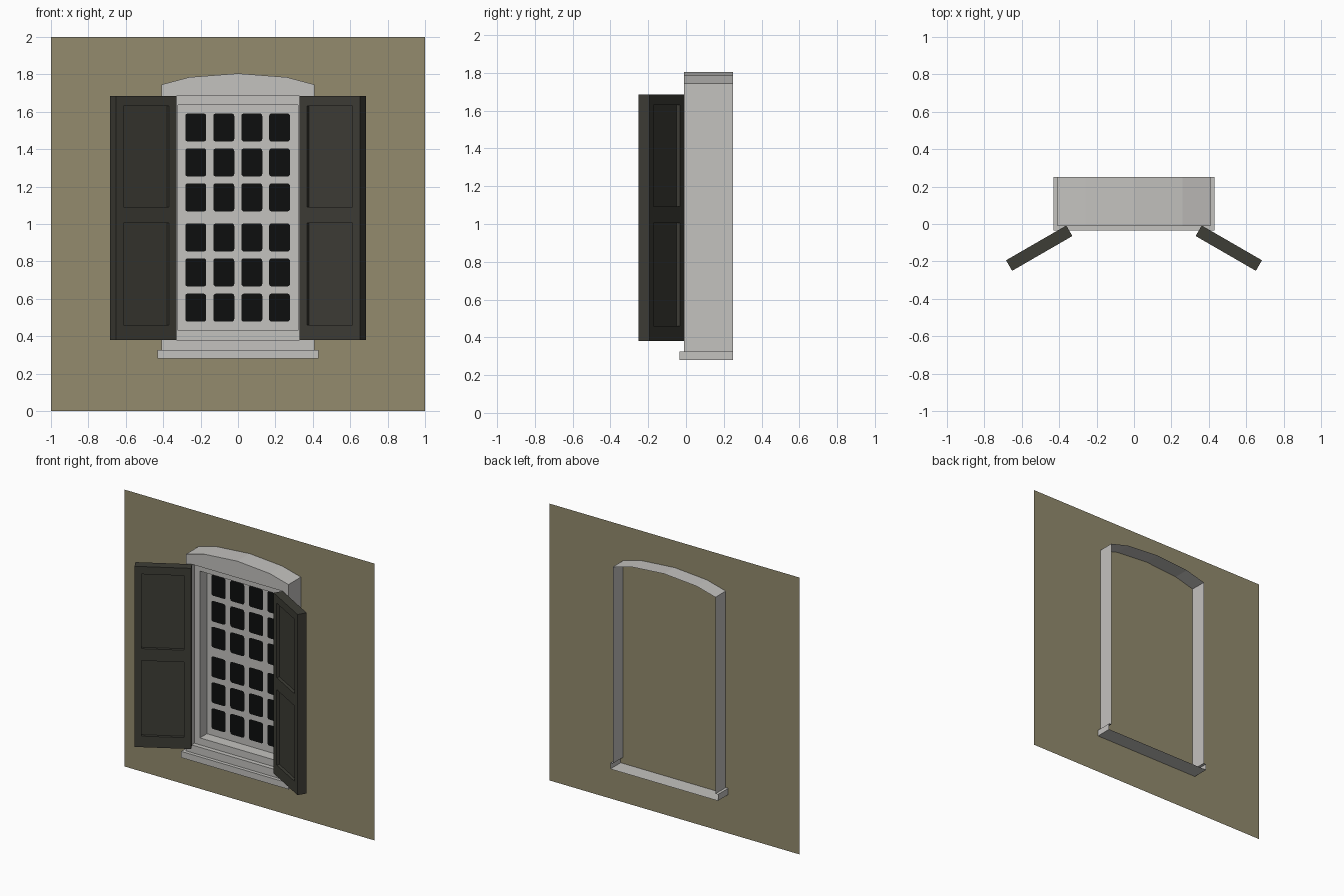
import bpy, bmesh, math
from mathutils import Vector

if "Cube" in bpy.data.objects:
    bpy.data.objects.remove(bpy.data.objects["Cube"])


def material(name, rgb):
    m = bpy.data.materials.new(name)
    m.diffuse_color = (*rgb, 1)
    m.use_nodes = True
    m.node_tree.nodes["Principled BSDF"].inputs["Base Color"].default_value = m.diffuse_color
    return m


STONE = material("pale_stone", (0.55, 0.54, 0.52))
WALL = material("olive_plaster", (0.295, 0.26, 0.155))
SHUTTER = material("dark_shutter", (0.048, 0.047, 0.037))
GLASS = material("black_glass", (0.004, 0.0045, 0.0045))


def face(bm, pts):
    return bm.faces.new([bm.verts.new(p) for p in pts])


def finish(bm, name, mat, recalc=True):
    bmesh.ops.remove_doubles(bm, verts=bm.verts, dist=1e-5)
    if recalc:
        bmesh.ops.recalc_face_normals(bm, faces=bm.faces)
    me = bpy.data.meshes.new(name)
    bm.to_mesh(me)
    bm.free()
    me.materials.append(mat)
    ob = bpy.data.objects.new(name, me)
    bpy.context.collection.objects.link(ob)
    return ob


def rect(hw, z0, z1, y):
    return [(-hw, y, z0), (hw, y, z0), (hw, y, z1), (-hw, y, z1)]


def bridge(bm, a, b):
    for i in range(len(a)):
        j = (i + 1) % len(a)
        face(bm, [a[i], a[j], b[j], b[i]])


# wall plane passing through the middle of the surround
bm = bmesh.new()
WY = 0.132
face(bm, rect(1, 0, 2, WY))
finish(bm, "wall", WALL, False)

# window surround: open-backed shell with arched top, sill and stepped recess
FRONT, BACK, SILL = -0.01, 0.25, -0.035
HW, SW, ZB, ZS, ZE = 0.41, 0.43, 0.28, 0.325, 1.745
OW, OB, OT = 0.365, 0.38, 1.685
bm = bmesh.new()
arch = [(HW, ZE), (0.26, 1.785), (0, 1.805), (-0.26, 1.785), (-HW, ZE)]
outline = [(-HW, ZS), (-SW, ZS), (-SW, ZB), (SW, ZB), (SW, ZS), (HW, ZS)] + arch
# outer skin: body sides and arch, then the deeper sill
body = [(HW, ZS)] + arch + [(-HW, ZS)]
for (x0, z0), (x1, z1) in zip(body, body[1:]):
    face(bm, [(x0, FRONT, z0), (x0, BACK, z0), (x1, BACK, z1), (x1, FRONT, z1)])
sill = [(-SW, ZS), (-SW, ZB), (SW, ZB), (SW, ZS)]
for (x0, z0), (x1, z1) in zip(sill, sill[1:]):
    face(bm, [(x0, SILL, z0), (x0, BACK, z0), (x1, BACK, z1), (x1, SILL, z1)])
face(bm, rect(SW, ZB, ZS, SILL))
face(bm, [(-SW, SILL, ZS), (SW, SILL, ZS), (SW, FRONT, ZS), (HW, FRONT, ZS),
          (-HW, FRONT, ZS), (-SW, FRONT, ZS)])
for s in (-1, 1):
    face(bm, [(s * HW, FRONT, ZS), (s * SW, FRONT, ZS), (s * SW, BACK, ZS), (s * HW, BACK, ZS)])
# front face around the opening
face(bm, [(-HW, FRONT, ZS), (HW, FRONT, ZS), (OW, FRONT, OB), (-OW, FRONT, OB)])
for s in (-1, 1):
    face(bm, [(s * HW, FRONT, ZS), (s * HW, FRONT, ZE), (s * OW, FRONT, OT), (s * OW, FRONT, OB)])
face(bm, [(x, FRONT, z) for x, z in arch] + [(-OW, FRONT, OT), (OW, FRONT, OT)])
# stepped recess down to the window plane
GY = 0.102
steps = [rect(OW, OB, OT, FRONT), rect(OW, OB, OT, 0.022),
         rect(0.32, 0.43, 1.635, 0.022), rect(0.32, 0.43, 1.635, GY)]
for a, b in zip(steps, steps[1:]):
    bridge(bm, a, b)
face(bm, steps[-1])
finish(bm, "window_surround", STONE)

# glass panes: rounded flat plates on the window plane
bm = bmesh.new()
PW, PH, R = 0.056, 0.075, 0.014
for cx in (-0.226, -0.076, 0.074, 0.222):
    for cz in (1.516, 1.329, 1.142, 0.928, 0.741, 0.553):
        pts = []
        for k, (sx, sz) in enumerate([(1, 1), (-1, 1), (-1, -1), (1, -1)]):
            for i in range(4):
                a = math.radians(90 * k + 30 * i)
                pts.append((cx + sx * (PW - R) + R * math.cos(a), GY - 0.002,
                            cz + sz * (PH - R) + R * math.sin(a)))
        face(bm, pts)
finish(bm, "glass_panes", GLASS, False)


# shutters: slab with two recessed panels on both sides, swung open by 30 degrees
def shutter(name, side):
    T, DEPTH = 0.065, 0.022
    S = [0, 0.046, 0.327, 0.372]
    Z = [0.38, 0.46, 1.005, 1.092, 1.63, 1.685]
    d, n, hinge = Vector((-0.866, -0.5, 0)), Vector((0.5, -0.866, 0)), Vector((-0.362, -0.008, 0))

    def P(s, t, z):
        p = hinge + d * s + n * t
        return (-side * p.x, p.y, z)

    bm = bmesh.new()
    for t, inner in ((0, DEPTH), (T, T - DEPTH)):
        for i in range(3):
            for j in range(5):
                c = [(S[i], Z[j]), (S[i + 1], Z[j]), (S[i + 1], Z[j + 1]), (S[i], Z[j + 1])]
                if i == 1 and j in (1, 3):
                    low = [P(s, inner, z) for s, z in c]
                    bridge(bm, [P(s, t, z) for s, z in c], low)
                    face(bm, low)
                else:
                    face(bm, [P(s, t, z) for s, z in c])
    # outer edges
    for z in (Z[0], Z[-1]):
        for i in range(3):
            face(bm, [P(S[i], 0, z), P(S[i + 1], 0, z), P(S[i + 1], T, z), P(S[i], T, z)])
    for s in (S[0], S[-1]):
        for j in range(5):
            face(bm, [P(s, 0, Z[j]), P(s, T, Z[j]), P(s, T, Z[j + 1]), P(s, 0, Z[j + 1])])
    finish(bm, name, SHUTTER)


shutter("left_shutter", -1)
shutter("right_shutter", 1)
